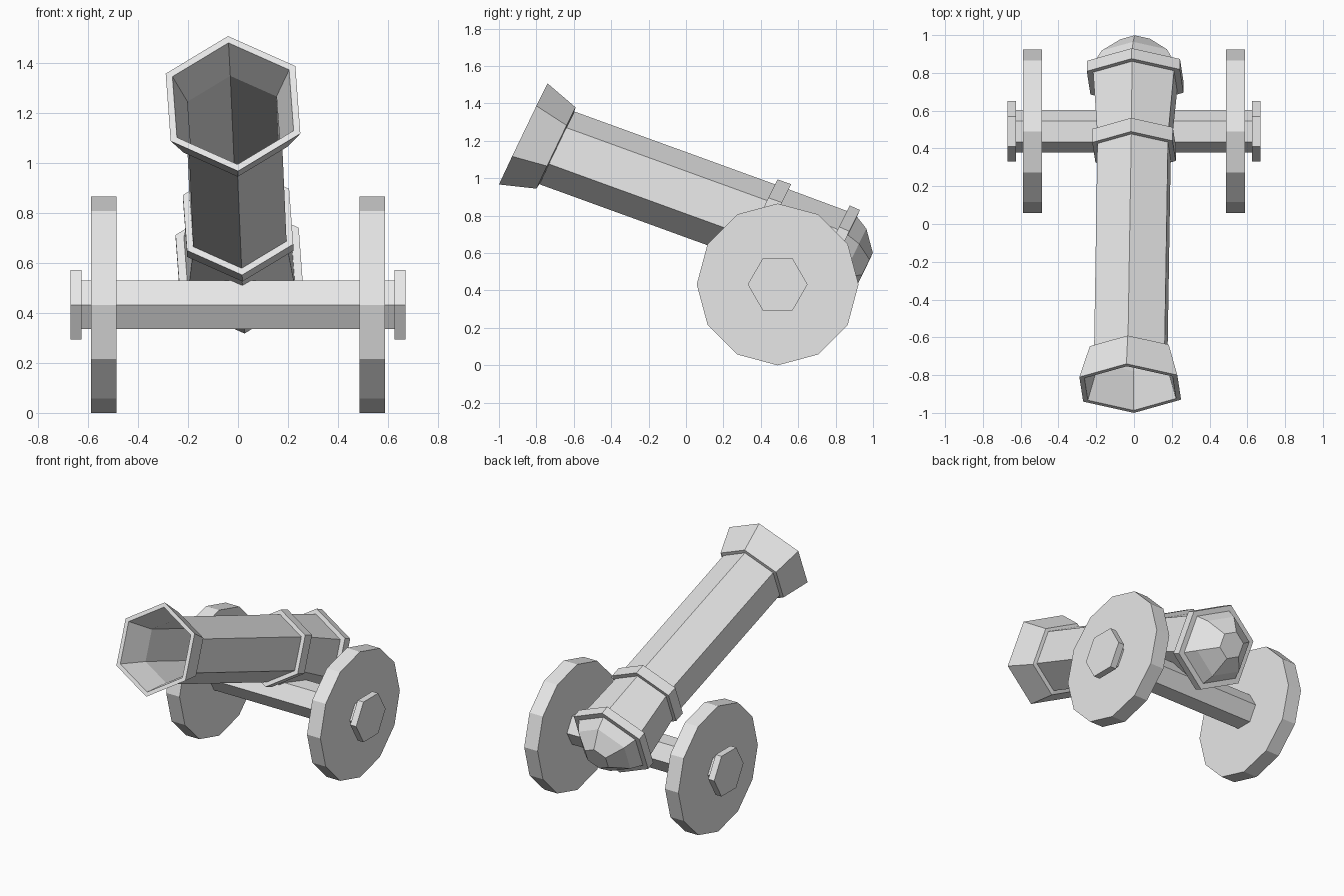
import bpy
import bmesh
from math import sin, cos, pi
from mathutils import Vector

default_cube = bpy.data.objects.get("Cube")
if default_cube:
    bpy.data.objects.remove(default_cube, do_unlink=True)

# One plain grey material for everything
GREY = (0.8, 0.8, 0.8, 1.0)
metal = bpy.data.materials.new("plain_grey")
metal.use_nodes = True
metal.diffuse_color = GREY
bsdf = next(n for n in metal.node_tree.nodes if n.type == 'BSDF_PRINCIPLED')
bsdf.inputs["Base Color"].default_value = GREY


def loft(name, rings, across, up, sides, phase=0.0, closed=False):
    """Join polygon rings, given as (centre, radius), into a flat-shaded solid."""
    bm = bmesh.new()
    loops = []
    for centre, radius in rings:
        angles = [phase + 2 * pi * k / sides for k in range(sides)]
        loops.append([bm.verts.new(Vector(centre) + radius * (across * cos(a) + up * sin(a)))
                      for a in angles])
    pairs = list(zip(loops, loops[1:]))
    if closed:
        pairs.append((loops[-1], loops[0]))
    else:
        bm.faces.new(loops[0])
        bm.faces.new(loops[-1])
    for a, b in pairs:
        for k in range(sides):
            n = (k + 1) % sides
            bm.faces.new((a[k], a[n], b[n], b[k]))
    bmesh.ops.recalc_face_normals(bm, faces=bm.faces)
    mesh = bpy.data.meshes.new(name)
    bm.to_mesh(mesh)
    bm.free()
    mesh.materials.append(metal)
    obj = bpy.data.objects.new(name, mesh)
    bpy.context.collection.objects.link(obj)
    return obj


# Gun: hexagonal sections, slightly rolled and leaning on a tilted axis
GUN_ACROSS = Vector((0.998, 0.02, 0.058))
GUN_UP = Vector((-0.067, 0.433, 0.9))


def gun_part(name, profile, closed=False):
    """Profile points are (y, z, radius) along the gun axis."""
    rings = [((-0.006 + 0.016 * y, y, z), r) for y, z, r in profile]
    return loft(name, rings, GUN_ACROSS, GUN_UP, 6, pi / 2, closed)


def axis(y):
    return 0.912 - 0.363 * y


# Barrel tube with a deep bore, widening behind the middle band
gun_part("barrel", [
    (0.40, axis(0.40), 0.206),
    (-0.69, axis(-0.69), 0.206),
    (-0.69, axis(-0.69), 0.216),
    (0.42, axis(0.42), 0.216),
    (0.78, 0.59, 0.25),
])

# Flared muzzle with a flat lip
gun_part("muzzle", [
    (-0.69, axis(-0.69), 0.206),
    (-0.695, 1.162, 0.2415),
    (-0.87, 1.237, 0.30),
    (-0.87, 1.237, 0.27),
], closed=True)

# Raised bands
gun_part("middle_band", [
    (0.383, axis(0.383), 0.246),
    (0.455, axis(0.455), 0.246),
])
gun_part("rear_band", [
    (0.752, 0.598, 0.285),
    (0.807, 0.574, 0.285),
])

# Domed breech
gun_part("breech", [
    (0.80, 0.577, 0.25),
    (0.878, 0.55, 0.20),
    (0.96, 0.52, 0.09),
])


# Carriage: prisms along x sharing one centre line
def carriage_part(name, x0, x1, radius, sides):
    rings = [((x, 0.49, 0.4325), radius) for x in (x0, x1)]
    return loft(name, rings, Vector((0, 1, 0)), Vector((0, 0, 1)), sides)


carriage_part("axle", -0.63, 0.63, 0.1125, 6)
for side, s in (("left", 1), ("right", -1)):
    carriage_part(side + "_wheel", s * 0.486, s * 0.588, 0.4325, 12)
    carriage_part(side + "_axle_cap", s * 0.625, s * 0.67, 0.16, 6)
